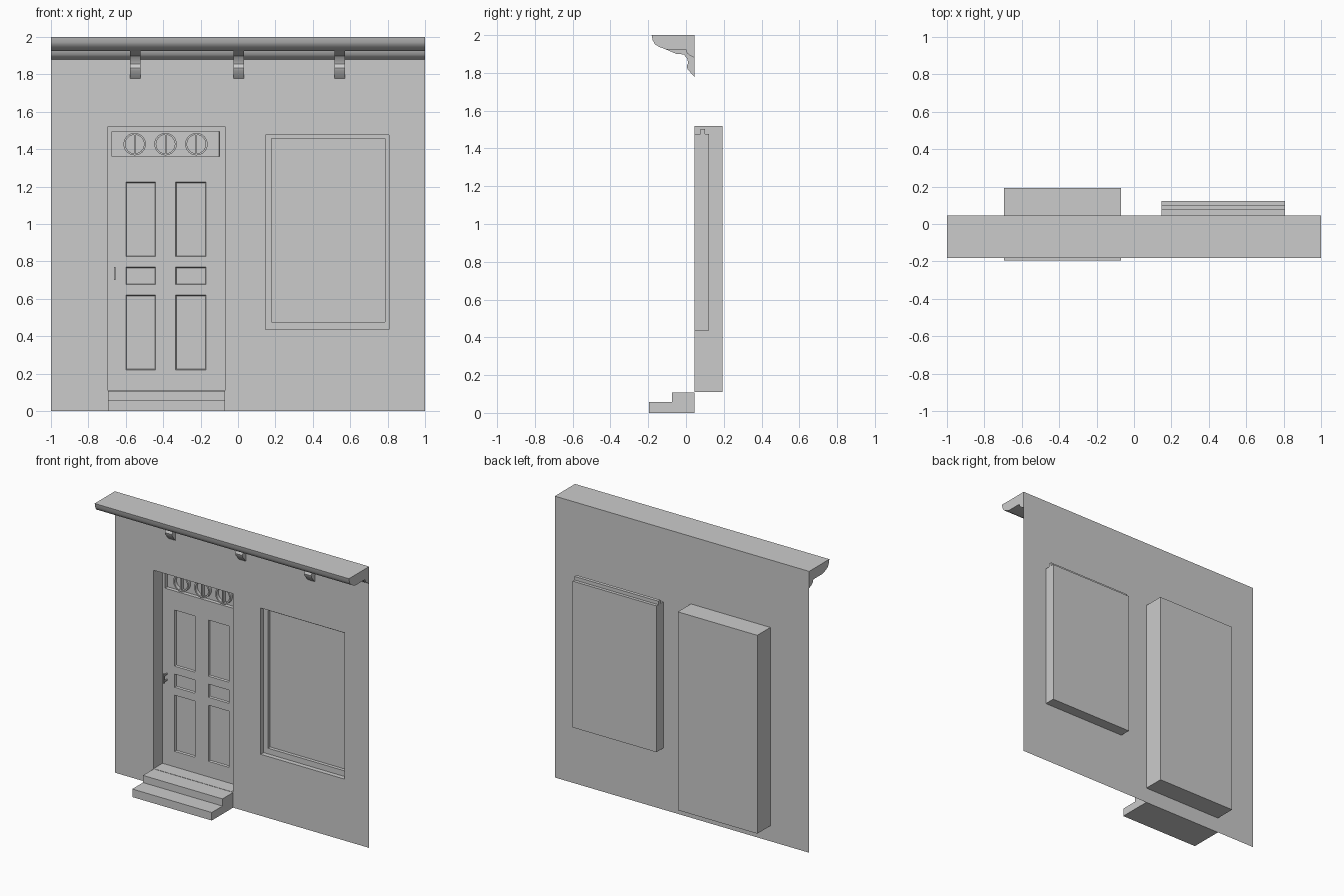
import bpy, bmesh
from math import radians
from mathutils import Matrix

cube = bpy.data.objects.get("Cube")
if cube:
    bpy.data.objects.remove(cube)

grey = bpy.data.materials.new("plain_grey")
grey.use_nodes = True
COLOUR = (0.6, 0.6, 0.6, 1)
grey.diffuse_color = COLOUR
grey.node_tree.nodes["Principled BSDF"].inputs["Base Color"].default_value = COLOUR

WALL, DOOR_Y, DOOR_BACK, SASH_Y, PANE_Y = 0.045, 0.145, 0.192, 0.078, 0.122
DOOR = (-0.695, -0.07, 0.11, 1.52)       # x0, x1, z0, z1
WINDOW = (0.147, 0.807, 0.437, 1.477)


def finish(name, bm):
    mesh = bpy.data.meshes.new(name)
    bm.to_mesh(mesh)
    bm.free()
    mesh.materials.append(grey)
    obj = bpy.data.objects.new(name, mesh)
    bpy.context.collection.objects.link(obj)
    return obj


def panel_grid(holes, outer, y):
    """Upright sheet facing the front; also returns the faces inside the holes."""
    bm = bmesh.new()
    xs = sorted({v for r in holes + [outer] for v in r[:2]})
    zs = sorted({v for r in holes + [outer] for v in r[2:]})
    verts = [[bm.verts.new((x, y, z)) for z in zs] for x in xs]
    inside = []
    for i in range(len(xs) - 1):
        for j in range(len(zs) - 1):
            face = bm.faces.new((verts[i][j], verts[i + 1][j],
                                 verts[i + 1][j + 1], verts[i][j + 1]))
            c = face.calc_center_median()
            if any(r[0] < c.x < r[1] and r[2] < c.z < r[3] for r in holes):
                inside.append(face)
    return bm, inside


def reveal(name, rect, y0, y1):
    """Four inward-facing sides of an opening."""
    bm = bmesh.new()
    x0, x1, z0, z1 = rect
    ring = [(x0, z0), (x1, z0), (x1, z1), (x0, z1)]
    front = [bm.verts.new((x, y0, z)) for x, z in ring]
    back = [bm.verts.new((x, y1, z)) for x, z in ring]
    for i in range(4):
        j = (i + 1) % 4
        bm.faces.new((front[i], back[i], back[j], front[j]))
    bmesh.ops.reverse_faces(bm, faces=bm.faces)
    bmesh.ops.recalc_face_normals(bm, faces=bm.faces)
    bmesh.ops.reverse_faces(bm, faces=bm.faces)
    return finish(name, bm)


def extrude_profile(name, profile, x0, x1):
    """Closed (y, z) profile drawn out along x."""
    bm = bmesh.new()
    face = bm.faces.new([bm.verts.new((x0, y, z)) for y, z in profile])
    out = bmesh.ops.extrude_face_region(bm, geom=[face])
    moved = [v for v in out["geom"] if isinstance(v, bmesh.types.BMVert)]
    bmesh.ops.translate(bm, verts=moved, vec=(x1 - x0, 0, 0))
    bmesh.ops.recalc_face_normals(bm, faces=bm.faces)
    return finish(name, bm)


def box(name, x, y, z):
    return extrude_profile(name, [(y[0], z[0]), (y[1], z[0]), (y[1], z[1]), (y[0], z[1])], *x)


def smooth(obj, angle):
    bpy.ops.object.select_all(action='DESELECT')
    obj.select_set(True)
    bpy.context.view_layer.objects.active = obj
    bpy.ops.object.shade_smooth_by_angle(angle=radians(angle))


# Wall sheet with door and window openings
bm, holes = panel_grid([DOOR, WINDOW], (-1, 1, 0, 2), WALL)
bmesh.ops.delete(bm, geom=holes, context='FACES')
finish("wall", bm)

# Door recess, back and panelled front
reveal("door_reveal", DOOR, WALL, DOOR_BACK)
finish("door_back", panel_grid([], DOOR, DOOR_BACK)[0])
columns = [(-0.605, -0.435), (-0.34, -0.165)]
rows = [(0.215, 0.625), (0.67, 0.775), (0.82, 1.23)]
transom = (-0.675, -0.1, 1.36, 1.495)
panels = [c + r for c in columns for r in rows]
bm, cells = panel_grid(panels + [transom], DOOR, DOOR_Y)
fields = [f for f in cells if f.calc_center_median().z < transom[2]]
light = [f for f in cells if f not in fields]
for width, depth in ((0.001, -0.008), (0.008, 0), (0.006, -0.012)):
    bmesh.ops.inset_individual(bm, faces=fields, thickness=width, depth=depth)
bmesh.ops.inset_region(bm, faces=light, thickness=0.001, depth=-0.025)
finish("door", bm)

# Transom ornaments: three rings, each with an upright bar
for i in range(3):
    cx, cz = -0.3875 + (i - 1) * 0.165, 1.427
    bm = bmesh.new()
    outer = bmesh.ops.create_circle(bm, radius=0.06, segments=24)["verts"]
    inner = bmesh.ops.create_circle(bm, radius=0.05, segments=24)["verts"]
    bmesh.ops.bridge_loops(bm, edges=bm.edges[:])
    out = bmesh.ops.extrude_face_region(bm, geom=bm.faces[:])
    moved = [v for v in out["geom"] if isinstance(v, bmesh.types.BMVert)]
    bmesh.ops.translate(bm, verts=moved, vec=(0, 0, 0.024))
    bmesh.ops.recalc_face_normals(bm, faces=bm.faces)
    bmesh.ops.transform(bm, verts=bm.verts, matrix=Matrix.Translation(
        (cx, DOOR_Y + 0.025, cz)) @ Matrix.Rotation(radians(90), 4, 'X'))
    smooth(finish(f"transom_ring_{i + 1}", bm), 40)
    box(f"transom_bar_{i + 1}", (cx - 0.004, cx + 0.004),
        (DOOR_Y + 0.001, DOOR_Y + 0.025), (cz - 0.055, cz + 0.055))

# Door pull: thin grip on two stubs
box("handle_grip", (-0.664, -0.656), (DOOR_Y - 0.04, DOOR_Y - 0.03), (0.7, 0.77))
for label, z in (("lower", 0.71), ("upper", 0.752)):
    box(f"handle_{label}_stub", (-0.664, -0.656), (DOOR_Y - 0.03, DOOR_Y), (z, z + 0.008))

# Window recess, sash and pane
reveal("window_reveal", WINDOW, WALL, PANE_Y)
glass = (0.18, 0.785, 0.477, 1.457)
bm, holes = panel_grid([glass], WINDOW, SASH_Y)
bmesh.ops.delete(bm, geom=holes, context='FACES')
finish("window_sash", bm)
reveal("sash_inner_edge", glass, SASH_Y, PANE_Y - 0.02)
finish("window_pane", panel_grid([], glass, PANE_Y - 0.02)[0])
finish("window_back", panel_grid([], WINDOW, PANE_Y)[0])
box("window_head_rail", WINDOW[:2], (0.076, 0.1), (1.477, 1.502))

# Doorstep
extrude_profile("doorstep", [(WALL, 0), (-0.195, 0), (-0.195, 0.057), (-0.075, 0.057),
                             (-0.075, 0.108), (WALL, 0.108)], *DOOR[:2])

# Cornice and its brackets
cornice = extrude_profile("cornice", [
    (WALL, 2), (-0.182, 2), (-0.176, 1.972), (-0.163, 1.95), (-0.14, 1.937), (-0.108, 1.925),
    (-0.002, 1.925), (0.005, 1.905), (0.02, 1.892), (WALL, 1.88)], -1, 1)
smooth(cornice, 35)
for i, x in enumerate((-0.55, 0.004, 0.545)):
    bracket = extrude_profile(f"cornice_bracket_{i + 1}", [
        (WALL, 1.925), (-0.108, 1.925), (-0.05, 1.9), (-0.012, 1.898), (0.006, 1.875),
        (0.012, 1.855), (0.004, 1.835), (0.008, 1.82), (WALL, 1.778)], x - 0.028, x + 0.028)
    smooth(bracket, 35)
